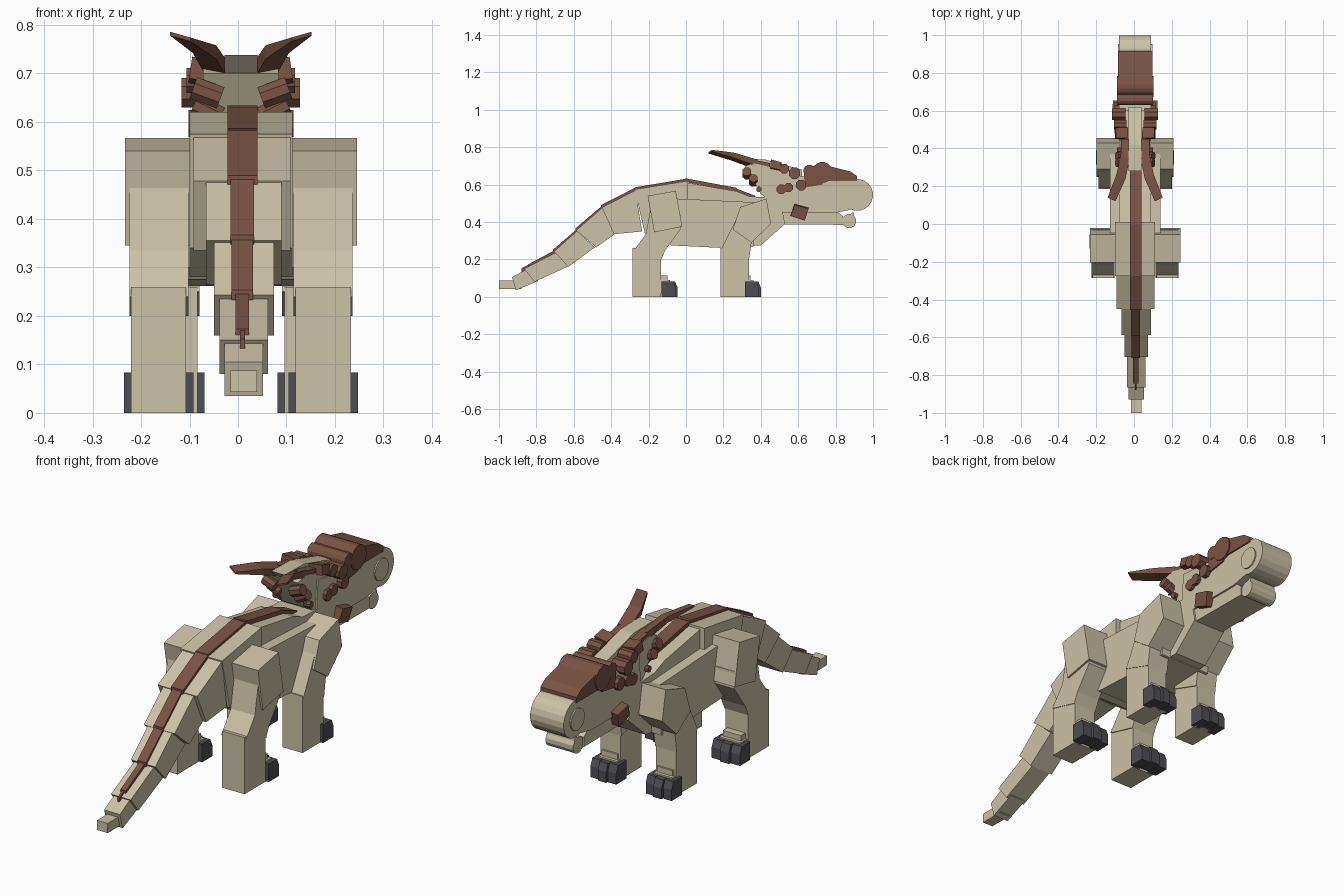
import bpy, bmesh
from math import cos, sin, pi, radians
from mathutils import Vector, Matrix

cube = bpy.data.objects.get("Cube")
if cube:
    bpy.data.objects.remove(cube)

CX = 0.006  # centre line of the animal


def material(name, rgb):
    m = bpy.data.materials.new(name)
    m.use_nodes = True
    m.diffuse_color = (*rgb, 1)
    m.node_tree.nodes["Principled BSDF"].inputs["Base Color"].default_value = (*rgb, 1)
    return m


HIDE = material("cream hide", (0.60, 0.54, 0.39))
BROWN = material("brown horn", (0.19, 0.088, 0.058))
CLAW = material("dark claw", (0.075, 0.075, 0.09))


def prism(name, pts, x0, x1, mat, roll=0):
    """Side outline (y, z) extruded across x, optionally rolled about its own centre."""
    bm = bmesh.new()
    a = [bm.verts.new((x0, y, z)) for y, z in pts]
    b = [bm.verts.new((x1, y, z)) for y, z in pts]
    bm.faces.new(a)
    bm.faces.new(b[::-1])
    for i in range(len(pts)):
        j = (i + 1) % len(pts)
        bm.faces.new((a[j], a[i], b[i], b[j]))
    if roll:
        mid = sum((v.co for v in bm.verts), Vector()) / len(bm.verts)
        bmesh.ops.rotate(bm, cent=mid, matrix=Matrix.Rotation(roll, 3, 'Y'), verts=bm.verts)
    bmesh.ops.recalc_face_normals(bm, faces=bm.faces)
    me = bpy.data.meshes.new(name)
    bm.to_mesh(me)
    bm.free()
    me.materials.append(mat)
    ob = bpy.data.objects.new(name, me)
    bpy.context.collection.objects.link(ob)
    return ob


def pair(name, pts, x0, x1, mat, roll=0):
    for s, side in ((1, "left"), (-1, "right")):
        prism(f"{side}_{name}", pts, CX + s * x0, CX + s * x1, mat, s * roll)


def box(y0, y1, z0, z1):
    return [(y0, z0), (y1, z0), (y1, z1), (y0, z1)]


def disc(y, z, r, n=8):
    return [(y + r * cos(2 * pi * (i + .5) / n), z + r * sin(2 * pi * (i + .5) / n)) for i in range(n)]


# Tail: overlapping boxes that shrink toward the tip
tail = [
    ([(-.45, .478), (-.27, .57), (-.235, .35), (-.385, .335)], .10),
    ([(-.588, .355), (-.45, .475), (-.36, .35), (-.48, .265)], .078),
    ([(-.705, .243), (-.583, .352), (-.487, .265), (-.63, .16)], .062),
    ([(-.866, .15), (-.70, .235), (-.625, .165), (-.81, .08)], .050),
    ([(-.93, .105), (-.82, .165), (-.79, .085), (-.91, .035)], .040),
    (box(-1, -.88, .043, .087), .027),
]
for i, (pts, w) in enumerate(tail):
    c = .008 if i == 0 else .012
    prism(f"tail_segment_{i + 1}", pts, c - w, c + w, HIDE)

# Body
prism("hips", [(-.275, .575), (.01, .62), (.01, .3), (-.13, .28), (-.22, .34)], CX - .106, CX + .106, HIDE)
prism("back", [(-.02, .615), (.27, .565), (.37, .525), (.37, .4), (-.02, .4)], CX - .085, CX + .085, HIDE)
prism("belly", [(-.10, .3), (-.08, .275), (.19, .262), (.36, .27), (.38, .505), (-.05, .525)],
      CX - .133, CX + .133, HIDE)
prism("neck", [(.25, .54), (.38, .535), (.50, .53), (.53, .39), (.40, .275), (.25, .27)],
      CX - .085, CX + .085, HIDE)

# Stripe of plates along the spine
spine = [((.37, .53), (.262, .572), .031), ((.27, .573), (-.005, .624), .031),
         ((.01, .623), (-.275, .575), .031), ((-.265, .577), (-.455, .48), .031),
         ((-.445, .48), (-.59, .357), .024), ((-.58, .355), (-.71, .243), .022),
         ((-.70, .24), (-.845, .163), .014), ((-.84, .163), (-.88, .142), .005)]
for i, ((y0, z0), (y1, z1), w) in enumerate(spine):
    prism(f"spine_plate_{i + 1}", [(y0, z0 - .01), (y0, z0 + .01), (y1, z1 + .01), (y1, z1 - .01)],
          .009 - w, .009 + w, BROWN)


# Legs: upper block, thigh, shin, foot and three claws
def leg(name, y, x0, x1, hip, thigh, toe):
    pair(name + "_upper_leg", hip, x0 - .005, x1 + .012, HIDE)
    pair(name + "_thigh", thigh, x0, x1 + .003, HIDE)
    pair(name + "_shin", box(y, y + .152, 0, .26), x0 + .005, x1, HIDE)
    pair(name + "_foot", box(y + .10, toe - .04, .02, .09), x0 + .008, x1 - .004, HIDE)
    pair(name + "_instep", box(y + .10, toe - .055, .08, .115), x0 + .015, x1 - .012, HIDE)
    w = (x1 - x0 + .026) / 3
    for i in range(3):
        a = x0 - .011 + i * w
        tip = toe if i == 1 else toe - .01
        pts = [(tip - .075, 0), (tip, 0), (tip, .05), (tip - .014, .083), (tip - .075, .083)]
        pair(f"{name}_claw_{i + 1}", pts, a + .001, a + w - .001, CLAW)


leg("hind", -.285, .108, .227,
    [(-.205, .54), (-.055, .567), (-.02, .375), (-.17, .345)],
    [(-.285, .24), (-.215, .335), (-.19, .47), (-.03, .44), (-.03, .36), (-.11, .25), (-.133, .2)], -.045)
leg("front", .185, .085, .192,
    [(.29, .48), (.43, .525), (.455, .39), (.35, .29), (.25, .36)],
    [(.185, .25), (.27, .42), (.34, .45), (.43, .40), (.35, .29), (.337, .2)], .40)

# Head, frill and jaws
prism("skull", [(.44, .52), (.52, .45), (.80, .45), (.90, .47), (.91, .62), (.63, .645), (.45, .66)],
      CX - .085, CX + .085, HIDE)
prism("lower_jaw", [(.48, .46), (.52, .388), (.84, .385), (.84, .43), (.79, .47), (.60, .50)],
      CX - .076, CX + .076, HIDE)
prism("frill", [(.40, .55), (.315, .70), (.36, .715), (.60, .66), (.60, .52), (.47, .50)],
      CX - .078, CX + .078, HIDE)
prism("frill_crest", [(.28, .738), (.42, .735), (.62, .68), (.62, .62), (.34, .68)],
      CX - .034, CX + .034, HIDE)
prism("upper_beak", disc(.915, .545, .085, 20), CX - .085, CX + .085, HIDE)
pair("beak_disc", disc(.905, .54, .05, 16), .08, .091, HIDE)
prism("lower_beak", disc(.872, .405, .038, 12), CX - .07, CX + .07, HIDE)
prism("lower_beak_tip", [(.85, .42), (.895, .455), (.905, .40)], CX - .07, CX + .07, HIDE)

# Nose boss
prism("nose_boss", [(.635, .585), (.73, .60), (.74, .62), (.915, .62), (.915, .645), (.88, .67),
                    (.76, .70), (.66, .70), (.63, .66)], CX - .092, CX + .092, BROWN)
prism("nose_boss_ridge", disc(.728, .665, .056, 16), CX - .097, CX + .097, BROWN)
prism("nose_boss_rear", disc(.66, .675, .032, 12), CX - .095, CX + .095, BROWN)

# Knobs around the brow and frill: y, z, radius, inner x, outer x, roll
knobs = [(.58, .66, .033, .05, .122, 0), (.525, .685, .028, .045, .112, 0),
         (.51, .575, .027, .07, .10, 0), (.548, .585, .026, .07, .102, 0),
         (.615, .597, .030, .07, .108, 0), (.36, .622, .024, .04, .10, -.45),
         (.325, .66, .025, .04, .10, -.35), (.39, .575, .015, .06, .095, 0)]
for i, (y, z, r, a, b, roll) in enumerate(knobs):
    pair(f"knob_{i + 1}", disc(y, z, r), a, b, BROWN, roll)
pair("brow_block", [(.45, .685), (.50, .675), (.51, .715), (.455, .73)], .04, .105, BROWN, -.15)
pair("frill_plate", [(.35, .70), (.45, .69), (.45, .715), (.35, .735)], .03, .075, BROWN)
pair("cheek_horn", [(.56, .435), (.635, .41), (.655, .475), (.58, .495)], .07, .115, BROWN, radians(8))


# Swept frill horns, tapering to a flat edge
def horn(side, s):
    rings = [((.05, .37, .71), .024, .018), ((.075, .25, .75), .024, .014), ((.125, .13, .776), .021, .004)]
    bm = bmesh.new()
    loops = []
    for (x, y, z), w, h in rings:
        loops.append([bm.verts.new((CX + s * (x + a * w), y + a * w * .45, z + b * h + a * .006))
                      for a, b in ((-1, -1), (1, -1), (1, 1), (-1, 1))])
    bm.faces.new(loops[0])
    bm.faces.new(loops[-1])
    for p, q in zip(loops, loops[1:]):
        for i in range(4):
            bm.faces.new((p[i], p[(i + 1) % 4], q[(i + 1) % 4], q[i]))
    bmesh.ops.recalc_face_normals(bm, faces=bm.faces)
    me = bpy.data.meshes.new(side + "_frill_horn")
    bm.to_mesh(me)
    bm.free()
    me.materials.append(BROWN)
    bpy.context.collection.objects.link(bpy.data.objects.new(side + "_frill_horn", me))


horn("left", 1)
horn("right", -1)
